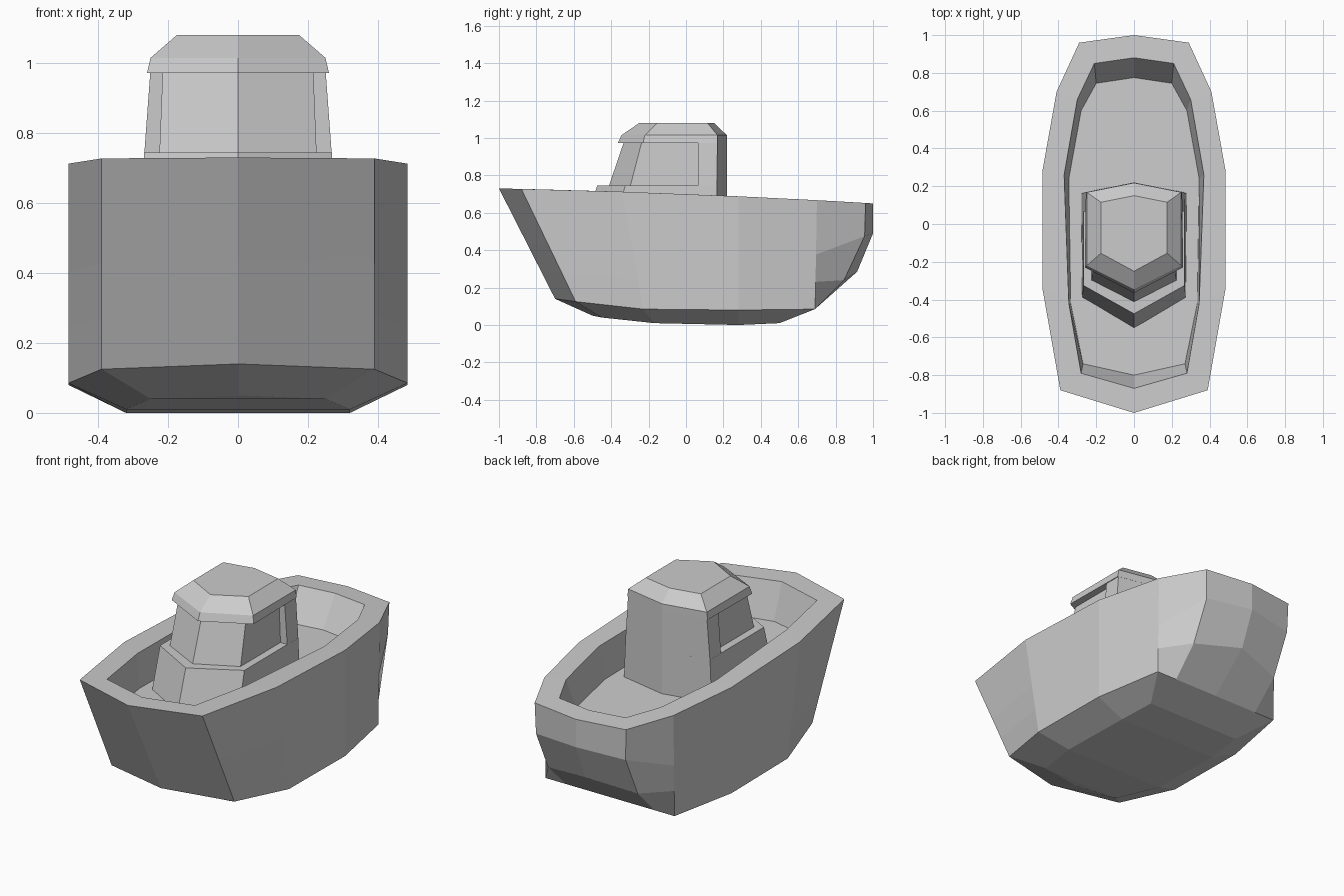
import bpy
import bmesh
from mathutils import Vector

cube = bpy.data.objects.get("Cube")
if cube:
    bpy.data.objects.remove(cube)

# One matte grey for the whole boat
grey = bpy.data.materials.new("light_grey")
grey.use_nodes = True
colour = (0.6, 0.6, 0.6, 1)
grey.diffuse_color = colour
shader = grey.node_tree.nodes["Principled BSDF"]
shader.inputs["Base Color"].default_value = colour
shader.inputs["Roughness"].default_value = 0.8


def loft(name, half_rings):
    """Mirror half outlines (bow centre to stern centre), bridge them and cap the ends."""
    mesh_builder = bmesh.new()
    loops = []
    for half in half_rings:
        mirrored = [Vector((-p[0], p[1], p[2])) for p in reversed(half[1:-1])]
        loops.append([mesh_builder.verts.new(p) for p in list(half) + mirrored])
    for lower, upper in zip(loops, loops[1:]):
        count = len(lower)
        for i in range(count):
            j = (i + 1) % count
            mesh_builder.faces.new((lower[i], lower[j], upper[j], upper[i]))
    # Caps are split along the centre line so shallow keels and decks stay clean
    for loop in (loops[0], loops[-1]):
        middle = len(loop) // 2
        for i in range(middle):
            mirror_a, mirror_b = loop[-i], loop[-i - 1]
            corners = [loop[i], loop[i + 1], mirror_b, mirror_a]
            corners = list(dict.fromkeys(corners))
            if len(corners) > 2:
                mesh_builder.faces.new(corners)
    bmesh.ops.recalc_face_normals(mesh_builder, faces=mesh_builder.faces)
    mesh = bpy.data.meshes.new(name)
    mesh_builder.to_mesh(mesh)
    mesh_builder.free()
    mesh.materials.append(grey)
    obj = bpy.data.objects.new(name, mesh)
    bpy.context.collection.objects.link(obj)
    return obj


def raise_outline(outline, height):
    """Give a flat outline its height, either constant or a function of y."""
    return [Vector((x, y, height(y) if callable(height) else height))
            for x, y in outline]


def blend(ring_a, ring_b, factor):
    return [a.lerp(b, factor) for a, b in zip(ring_a, ring_b)]


def sheer(y):
    return 0.7 - 0.04 * y - 0.01 * y * y


def deck_height(y):
    return 0.505 - 0.025 * y


# Hull outlines
rim = raise_outline([(0, -1), (0.39, -0.88), (0.485, -0.34), (0.485, 0.28),
                     (0.41, 0.7), (0.29, 0.96), (0, 1)], sheer)
inner_rim = raise_outline([(0, -0.87), (0.28, -0.79), (0.345, -0.42), (0.37, 0.26),
                           (0.3, 0.66), (0.21, 0.85), (0, 0.88)], sheer)
deck = raise_outline([(0, -0.8), (0.27, -0.74), (0.335, -0.42), (0.345, 0.24),
                      (0.28, 0.6), (0.2, 0.745), (0, 0.775)], deck_height)
chine = [Vector(p) for p in [(0, -0.7, 0.14), (0.39, -0.59, 0.125),
                             (0.485, -0.23, 0.085), (0.485, 0.28, 0.08),
                             (0.41, 0.69, 0.085), (0.28, 0.69, 0.085),
                             (0, 0.69, 0.085)]]
keel = [Vector(p) for p in [(0, -0.5, 0.05), (0.25, -0.45, 0.04),
                            (0.32, -0.17, 0.01), (0.32, 0.28, 0),
                            (0.3, 0.5, 0.01), (0.2, 0.5, 0.01), (0, 0.5, 0.01)]]

# Knuckle lines between chine and rim, with a rounded stern
upper_knuckle = blend(chine, rim, 0.5)
upper_knuckle[-2:] = [Vector((0.285, 0.955, 0.475)), Vector((0, 1, 0.49))]
lower_knuckle = blend(chine, upper_knuckle, 0.5)
lower_knuckle[-2:] = [Vector((0.285, 0.845, 0.24)), Vector((0, 0.915, 0.285))]

loft("hull", [keel, chine, lower_knuckle, upper_knuckle, rim, inner_rim, deck])

# Cabin base with a pointed, sloping front
loft("cabin_base", [
    raise_outline([(0, -0.565), (0.275, -0.4), (0.28, 0.165), (0, 0.22)], 0.47),
    raise_outline([(0, -0.475), (0.268, -0.325), (0.268, 0.165), (0, 0.22)], 0.745),
])

# Recessed wheelhouse glazing block
loft("wheelhouse_windows", [
    raise_outline([(0, -0.415), (0.225, -0.3), (0.225, 0.08), (0, 0.1)], 0.735),
    raise_outline([(0, -0.33), (0.215, -0.235), (0.215, 0.08), (0, 0.1)], 0.985),
])

# Full-width rear wall behind the side windows
loft("cabin_rear_wall", [
    raise_outline([(0, 0.065), (0.268, 0.065), (0.268, 0.165), (0, 0.22)], 0.74),
    raise_outline([(0, 0.065), (0.25, 0.065), (0.25, 0.168), (0, 0.218)], 0.985),
])

# Overhanging roof with visor and bevelled crown
loft("cabin_roof", [
    raise_outline([(0, -0.365), (0.26, -0.23), (0.255, 0.168), (0, 0.218)], 0.972),
    raise_outline([(0, -0.345), (0.25, -0.22), (0.25, 0.168), (0, 0.218)], 1.015),
    raise_outline([(0, -0.25), (0.175, -0.155), (0.175, 0.115), (0, 0.15)], 1.08),
])
